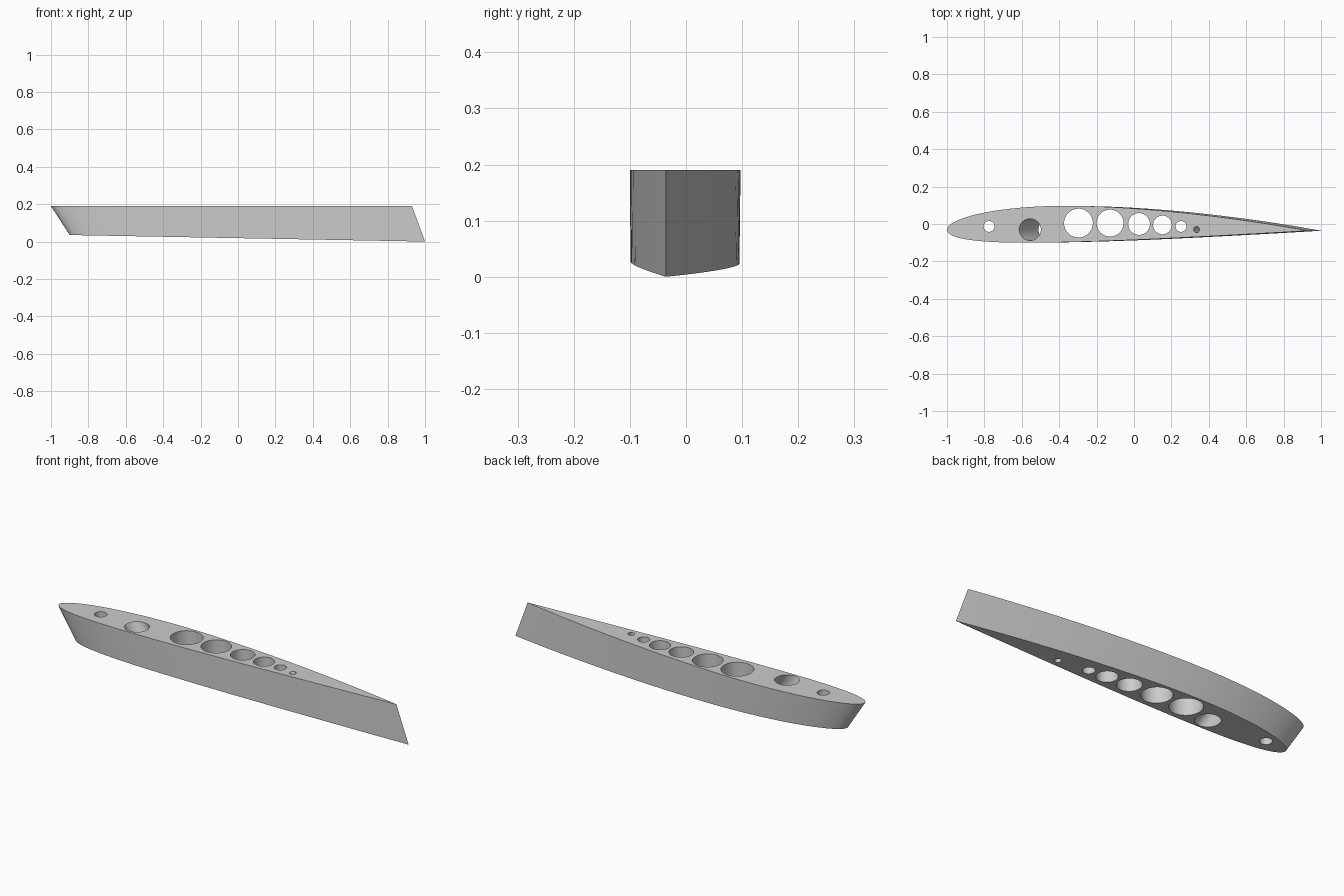
import bpy, bmesh, math

if "Cube" in bpy.data.objects:
    bpy.data.objects.remove(bpy.data.objects["Cube"])

TOP = 0.19
N = 48            # points per side of the section


def floor_z(x):
    """Height of the sloping underside."""
    return 0.035 * (1 - x) / 1.9


def section():
    """Cambered teardrop section, unit chord: list of (x, y) around the outline."""
    def side(c, sign):
        t = 5 * 0.101 * (0.2969 * math.sqrt(c) - 0.126 * c - 0.3516 * c**2
                         + 0.2843 * c**3 - 0.1036 * c**4)
        p = 0.4
        if c < p:
            camber = 0.0175 / p**2 * (2 * p * c - c * c)
        else:
            camber = 0.0175 / (1 - p)**2 * (1 - 2 * p + 2 * p * c - c * c)
        return (c, camber + sign * t)
    cs = [(1 - math.cos(math.pi * i / N)) / 2 for i in range(N + 1)]
    upper = [side(c, 1) for c in reversed(cs)]
    lower = [side(c, -1) for c in cs[1:-1]]
    return upper + lower


def loft(name, bottom, top):
    """Solid between two matching outlines."""
    bm = bmesh.new()
    lo = [bm.verts.new(v) for v in bottom]
    hi = [bm.verts.new(v) for v in top]
    bm.faces.new(lo)
    bm.faces.new(hi)
    n = len(lo)
    for i in range(n):
        j = (i + 1) % n
        bm.faces.new((lo[i], lo[j], hi[j], hi[i]))
    bmesh.ops.recalc_face_normals(bm, faces=bm.faces)
    mesh = bpy.data.meshes.new(name)
    bm.to_mesh(mesh)
    bm.free()
    obj = bpy.data.objects.new(name, mesh)
    bpy.context.collection.objects.link(obj)
    return obj


def outline(x0, x1, z):
    """Section placed between two chord ends, at a height function z(x)."""
    chord = x1 - x0
    pts = []
    for c, y in section():
        x = x0 + c * chord
        pts.append((x, y * chord - 0.031 - 0.005 * c, z(x)))
    return pts


# rib body: raked nose and tail, sloping underside
rib = loft("wing_rib", outline(-0.9, 1.0, floor_z), outline(-1.0, 0.93, lambda x: TOP))
grey = bpy.data.materials.new("light grey")
grey.diffuse_color = (0.6, 0.6, 0.6, 1)
grey.use_nodes = True
grey.node_tree.nodes["Principled BSDF"].inputs["Base Color"].default_value = grey.diffuse_color
rib.data.materials.append(grey)

# holes: x, y, radius, shift of the lower end (raked holes)
HOLES = [
    (-0.775, -0.013, 0.029, 0),
    (-0.556, -0.030, 0.058, 0.105),
    (-0.297, 0.005, 0.077, 0),
    (-0.128, 0.005, 0.072, 0),
    (0.027, 0.000, 0.058, 0),
    (0.152, -0.005, 0.050, 0),
    (0.251, -0.013, 0.029, 0),
    (0.334, -0.030, 0.016, 0.076),
]


def ring(x, y, r, z):
    return [(x + r * math.cos(a), y + r * math.sin(a), z)
            for a in (2 * math.pi * i / 48 for i in range(48))]


bpy.context.view_layer.objects.active = rib
for x, y, r, shift in HOLES:
    slope = shift / (TOP - 0.025)
    z0, z1 = -0.05, TOP + 0.05
    cutter = loft("hole_cutter", ring(x + slope * (TOP - z0), y, r, z0),
                  ring(x + slope * (TOP - z1), y, r, z1))
    mod = rib.modifiers.new("hole", 'BOOLEAN')
    mod.operation = 'DIFFERENCE'
    mod.solver = 'EXACT'
    mod.object = cutter
    bpy.ops.object.modifier_apply(modifier=mod.name)
    bpy.data.objects.remove(cutter)

# smooth walls, crisp rims
rib.select_set(True)
bpy.ops.object.shade_smooth_by_angle(angle=math.radians(30))
